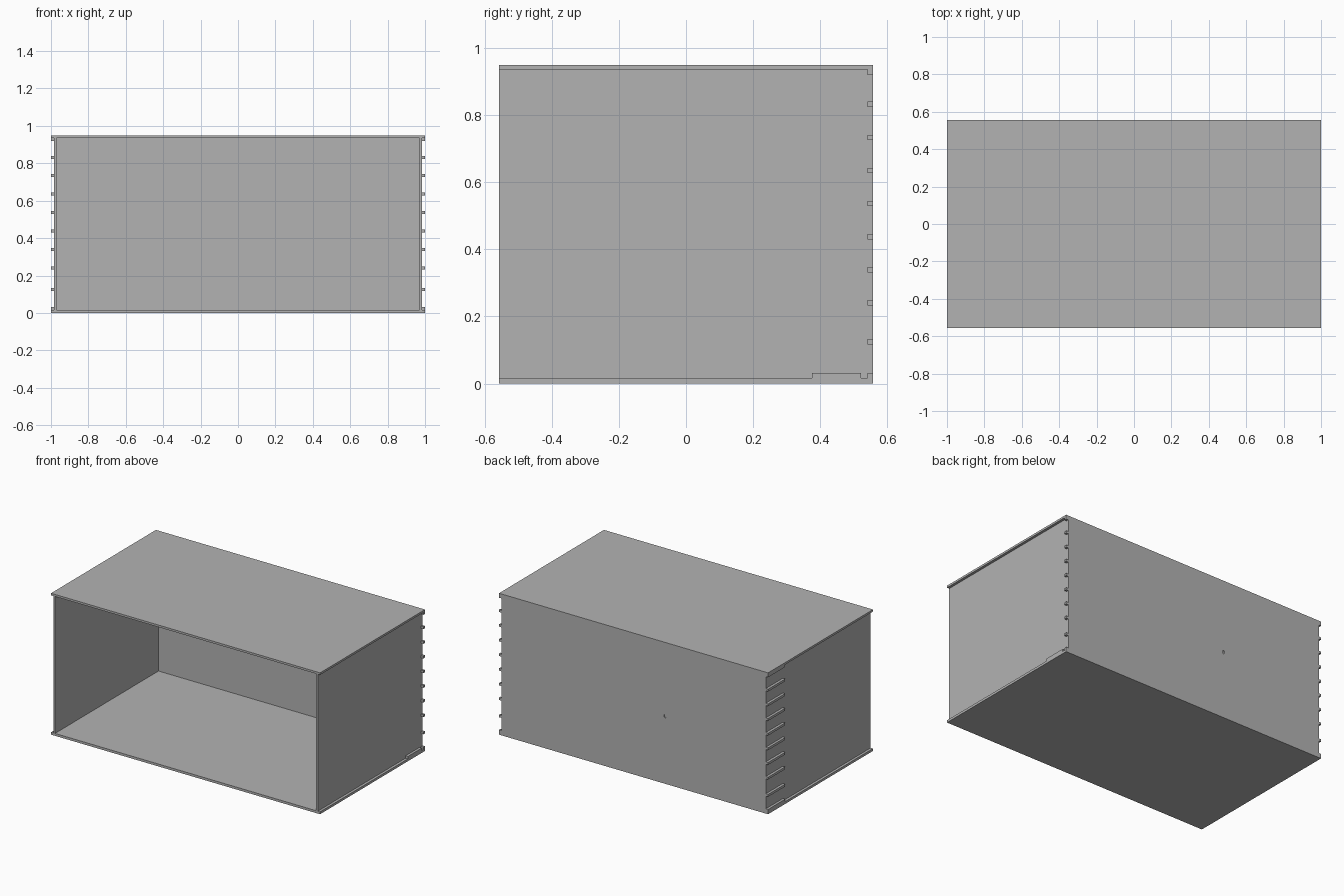
import bpy
import bmesh
from mathutils import Matrix

cube = bpy.data.objects.get("Cube")
if cube:
    bpy.data.objects.remove(cube, do_unlink=True)

grey = bpy.data.materials.new("plain grey")
grey.use_nodes = True
colour = (0.45, 0.45, 0.45, 1)
grey.diffuse_color = colour
grey.node_tree.nodes["Principled BSDF"].inputs["Base Color"].default_value = colour

# Overall half sizes, height and sheet thickness
W, D, H, T = 1.0, 0.557, 0.95, 0.016
SIDE_OUT, SIDE_IN = 0.983, 0.97
ROOF = H - 0.014
BACK = D - T


def finish(name, bm):
    mesh = bpy.data.meshes.new(name)
    bm.to_mesh(mesh)
    bm.free()
    mesh.materials.append(grey)
    obj = bpy.data.objects.new(name, mesh)
    bpy.context.collection.objects.link(obj)
    return obj


def box(name, x, y, z):
    """Box between the (low, high) limits on each axis."""
    spans = [sorted(s) for s in (x, y, z)]
    bm = bmesh.new()
    bmesh.ops.create_cube(bm, size=1)
    for v in bm.verts:
        v.co = [hi if c > 0 else lo for c, (lo, hi) in zip(v.co, spans)]
    return finish(name, bm)


def recess(panel, name, x, y, z, width, height):
    """Cut a shallow oval hollow into the panel."""
    bm = bmesh.new()
    bmesh.ops.create_cone(bm, cap_ends=True, segments=16, radius1=0.5,
                          radius2=0.5, depth=T)
    bm.transform(Matrix.Translation((x, y, z))
                 @ Matrix.Diagonal((width, 1, height, 1))
                 @ Matrix.Rotation(1.5708, 4, "X"))
    cutter = finish(name, bm)
    cutter.hide_render = True
    cutter.hide_set(True)
    cut = panel.modifiers.new(name, "BOOLEAN")
    cut.operation = "DIFFERENCE"
    cut.solver = "EXACT"
    cut.object = cutter


# Sheets of the open-fronted case
box("bottom_panel", (-W, W), (-D, D), (0, T))
box("top_panel", (-W, W), (-D, D), (ROOF, H))
back = box("back_panel", (-SIDE_OUT, SIDE_OUT), (BACK, D), (T, ROOF))
for side, s in (("left", 1), ("right", -1)):
    box(side + "_panel", (s * SIDE_IN, s * SIDE_OUT), (-D, BACK), (T, ROOF))

# Small oval hollows, one inside and one outside
recess(back, "inner_recess_cutter", 0.005, BACK - 0.002, 0.462, 0.024, 0.04)
recess(back, "outer_recess_cutter", -0.235, D + 0.002, 0.455, 0.018, 0.024)

# Rows of tabs at the back corners: short on the left, long on the right
RAIL = 0.375
tab_heights = [T, 0.117] + [0.233 + 0.0985 * i for i in range(7)] + [ROOF - T]
for i, z in enumerate(tab_heights):
    for side, s, start in (("left", 1, BACK), ("right", -1, RAIL)):
        box(f"{side}_tab_{i + 1}", (s * SIDE_OUT, s * W), (start, D), (z, z + T))

# Raised rail on the lower left edge
box("left_rail", (SIDE_OUT, W), (RAIL, 0.522), (T, 2 * T))
